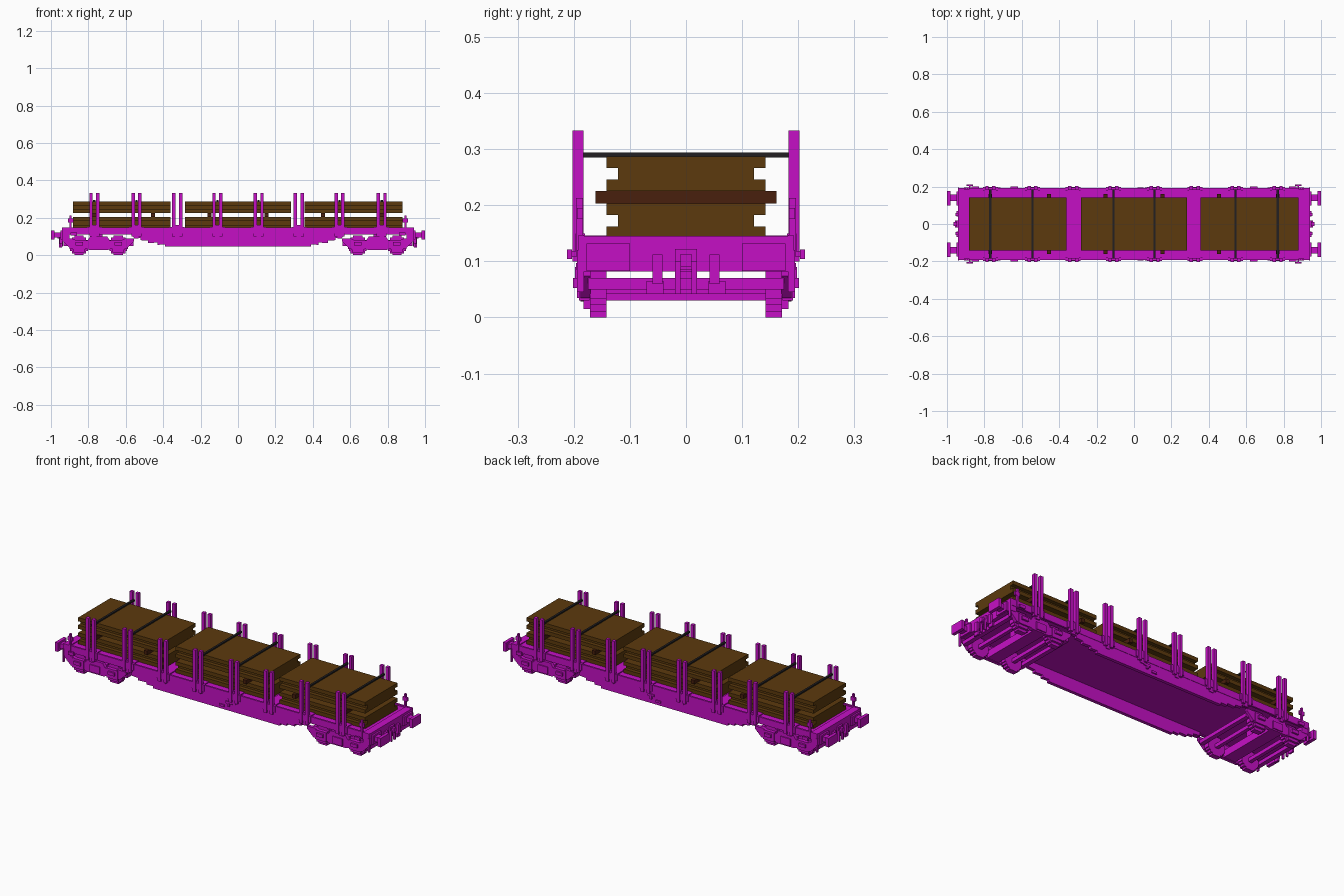
import bpy
import bmesh
from mathutils import Matrix, Vector

cube = bpy.data.objects.get("Cube")
if cube:
    bpy.data.objects.remove(cube, do_unlink=True)


def material(name, rgb):
    m = bpy.data.materials.new(name)
    m.use_nodes = True
    m.diffuse_color = (*rgb, 1)
    m.node_tree.nodes["Principled BSDF"].inputs["Base Color"].default_value = (*rgb, 1)
    return m


MAGENTA = material("magenta paint", (0.56, 0.005, 0.56))
TIMBER = material("brown timber", (0.107, 0.042, 0.004))
SPACER = material("dark red timber", (0.065, 0.014, 0.004))
STRAP = material("black strap", (0.016, 0.014, 0.016))


def finish(name, bm, mat):
    bmesh.ops.recalc_face_normals(bm, faces=bm.faces)
    mesh = bpy.data.meshes.new(name)
    bm.to_mesh(mesh)
    bm.free()
    mesh.materials.append(mat)
    obj = bpy.data.objects.new(name, mesh)
    bpy.context.collection.objects.link(obj)
    return obj


def add_box(bm, x, y, z):
    """Add a box given its (low, high) range on each axis."""
    lo, hi = Vector((x[0], y[0], z[0])), Vector((x[1], y[1], z[1]))
    size = Matrix.Diagonal((*(hi - lo), 1))
    bmesh.ops.create_cube(bm, size=1, matrix=Matrix.Translation((lo + hi) / 2) @ size)


def boxes(name, mat, parts, flip_x=False, flip_y=False):
    """Build one object from boxes, optionally repeated on the other side or end."""
    bm = bmesh.new()
    for x, y, z in parts:
        for sx in ((1, -1) if flip_x else (1,)):
            for sy in ((1, -1) if flip_y else (1,)):
                add_box(bm, sorted(sx * v for v in x), sorted(sy * v for v in y), z)
    return finish(name, bm, mat)


def plate(name, mat, outline, y, flip_x=False):
    """Extrude an x-z outline between two y values, on both sides."""
    bm = bmesh.new()
    for sy in (1, -1):
        for sx in ((1, -1) if flip_x else (1,)):
            face = bm.faces.new([bm.verts.new((sx * px, sy * y[0], pz)) for px, pz in outline])
            new = bmesh.ops.extrude_face_region(bm, geom=[face])["geom"]
            moved = [v for v in new if isinstance(v, bmesh.types.BMVert)]
            bmesh.ops.translate(bm, verts=moved, vec=(0, sy * (y[1] - y[0]), 0))
    return finish(name, bm, mat)


def around(c, half):
    return (c - half, c + half)


# Deck, headstocks and raised side lips
boxes("deck", MAGENTA, [((-0.94, 0.94), (-0.19, 0.19), (0.115, 0.14))])
boxes("headstock", MAGENTA, [((0.9, 0.94), (-0.19, 0.19), (0.082, 0.145))], flip_x=True)
boxes("side_lip", MAGENTA, [((-0.94, 0.94), (0.182, 0.192), (0.11, 0.147))], flip_y=True)

# Stepped deep side girders
steps = [(0.39, 0.045), (0.43, 0.055), (0.48, 0.065), (0.52, 0.08), (0.56, 0.095)]
half, low = [], steps[0][1]
for x, z in steps:
    half += [(x, z), (x, z + 0.012)]
half += [(0.56, 0.12)]
plate("side_girder", MAGENTA, half + [(-x, z) for x, z in reversed(half)], (0.172, 0.19))

# Stakes in pairs, with brackets and deck ribs
STAKES = [s * x for x in (0.11, 0.325, 0.543, 0.768) for s in (-1, 1)]
posts, brackets, ribs = [], [], []
for c in STAKES:
    for s in (-1, 1):
        posts.append((around(c + s * 0.018, 0.009), (0.183, 0.202), (0.1, 0.333)))
    brackets.append((around(c, 0.04), (0.18, 0.197), (0.115, 0.15)))
    brackets.append((around(c, 0.012), (0.185, 0.194), (0.09, 0.16)))
    ribs.append((around(c, 0.03), (-0.185, 0.185), (0.138, 0.146)))
boxes("stakes", MAGENTA, posts, flip_y=True)
boxes("stake_brackets", MAGENTA, brackets, flip_y=True)
boxes("deck_ribs", MAGENTA, ribs)

# Timber stacks: two bundles of three layers, the middle one narrower
layers = []
for x in ((-0.882, -0.36), (-0.283, 0.283), (0.355, 0.88)):
    for base in (0.141, 0.225):
        for i, w in enumerate((0.142, 0.121, 0.142)):
            z = base + i * 0.0207
            layers.append((x, (-w, w), (z, z + 0.0207)))
boxes("timber_stacks", TIMBER, layers)

# Spacers between bundles and straps over the top
boxes("spacers", SPACER,
      [(around(c, 0.01), (-0.161, 0.161), (0.203, 0.225)) for c in (0.153, 0.455, 0.768)],
      flip_x=True)
boxes("straps", STRAP,
      [(around(c, 0.006), (-0.185, 0.185), (0.285, 0.294)) for c in STAKES if abs(abs(c) - 0.325) > 0.01])

# Buffers
boxes("buffers", MAGENTA, [
    ((0.94, 0.95), (0.1, 0.173), (0.083, 0.132)),
    ((0.94, 0.985), (0.122, 0.158), (0.095, 0.122)),
    ((0.982, 1.0), (0.1, 0.177), (0.083, 0.132)),
], flip_x=True, flip_y=True)

# Coupling hook and hoses
boxes("coupling", MAGENTA, [
    ((0.94, 0.95), (-0.02, 0.02), (0.085, 0.122)),
    ((0.94, 0.965), (-0.01, 0.01), (0.09, 0.113)),
], flip_x=True)
boxes("coupling_links_and_hoses", MAGENTA, [
    ((0.945, 0.957), (0.01, 0.02), (0.042, 0.1)),
    ((0.94, 0.955), (0.042, 0.06), (0.06, 0.112)),
    ((0.94, 0.95), (0.04, 0.07), (0.042, 0.065)),
], flip_x=True, flip_y=True)

# Corner posts, shunting handles and grab rails
boxes("corner_fittings", MAGENTA, [
    ((0.89, 0.9), (0.184, 0.196), (0.11, 0.213)),
    ((0.88, 0.91), (0.184, 0.194), (0.175, 0.195)),
    ((0.875, 0.883), (0.185, 0.208), (0.108, 0.118)),
    ((0.862, 0.896), (0.203, 0.212), (0.104, 0.121)),
    ((0.935, 0.942), (0.182, 0.194), (0.045, 0.12)),
], flip_x=True, flip_y=True)

# Brake levers in the middle of each girder
boxes("brake_levers", MAGENTA, [
    ((0.02, 0.05), (0.188, 0.196), (0.06, 0.072)),
    ((0.06, 0.1), (0.188, 0.196), (0.085, 0.097)),
    ((0.072, 0.084), (0.188, 0.198), (0.07, 0.09)),
], flip_y=True)

# Bogies: side frames, cross beams and pivot
B = 0.745
frame = [(0.19, 0.088), (0.19, 0.074), (0.15, 0.035), (0.07, 0.035), (0.05, 0.028)]
frame = frame + [(-x, z) for x, z in reversed(frame)]
frame += [(-0.14, 0.088), (-0.11, 0.075), (-0.06, 0.078), (-0.045, 0.1)]
frame += [(0.045, 0.1), (0.06, 0.078), (0.11, 0.075), (0.14, 0.088)]
plate("bogie_side_frames", MAGENTA, [(B + x, z) for x, z in frame], (0.17, 0.188), flip_x=True)
boxes("bogie_beams", MAGENTA, [
    (around(B, 0.035), (-0.175, 0.175), (0.03, 0.07)),
    (around(B - 0.175, 0.012), (-0.175, 0.175), (0.05, 0.07)),
    (around(B + 0.175, 0.012), (-0.175, 0.175), (0.05, 0.07)),
    (around(B, 0.02), (-0.02, 0.02), (0.07, 0.12)),
], flip_x=True)

# Wheels as stepped discs, with axles and axle boxes
wheels, axles, axleboxes = [], [], []
for c in (B - 0.105, B + 0.105):
    for w, h in ((0.025, 0.052), (0.038, 0.042), (0.047, 0.03), (0.052, 0.018)):
        wheels.append((around(c, w), (0.142, 0.171), around(0.052, h)))
    axles.append((around(c, 0.01), (-0.145, 0.145), around(0.052, 0.01)))
    axleboxes.append((around(c, 0.02), (0.185, 0.201), (0.052, 0.07)))
    axleboxes.append((around(c, 0.035), (0.172, 0.191), (0.03, 0.082)))
    axleboxes.append((around(c, 0.03), (0.171, 0.183), (0.015, 0.04)))
boxes("wheels", MAGENTA, wheels, flip_x=True, flip_y=True)
boxes("axles", MAGENTA, axles, flip_x=True)
boxes("axle_boxes", MAGENTA, axleboxes, flip_x=True, flip_y=True)
boxes("bogie_springs", MAGENTA, [
    (around(B, 0.03), (0.186, 0.194), (0.035, 0.075)),
], flip_x=True, flip_y=True)
